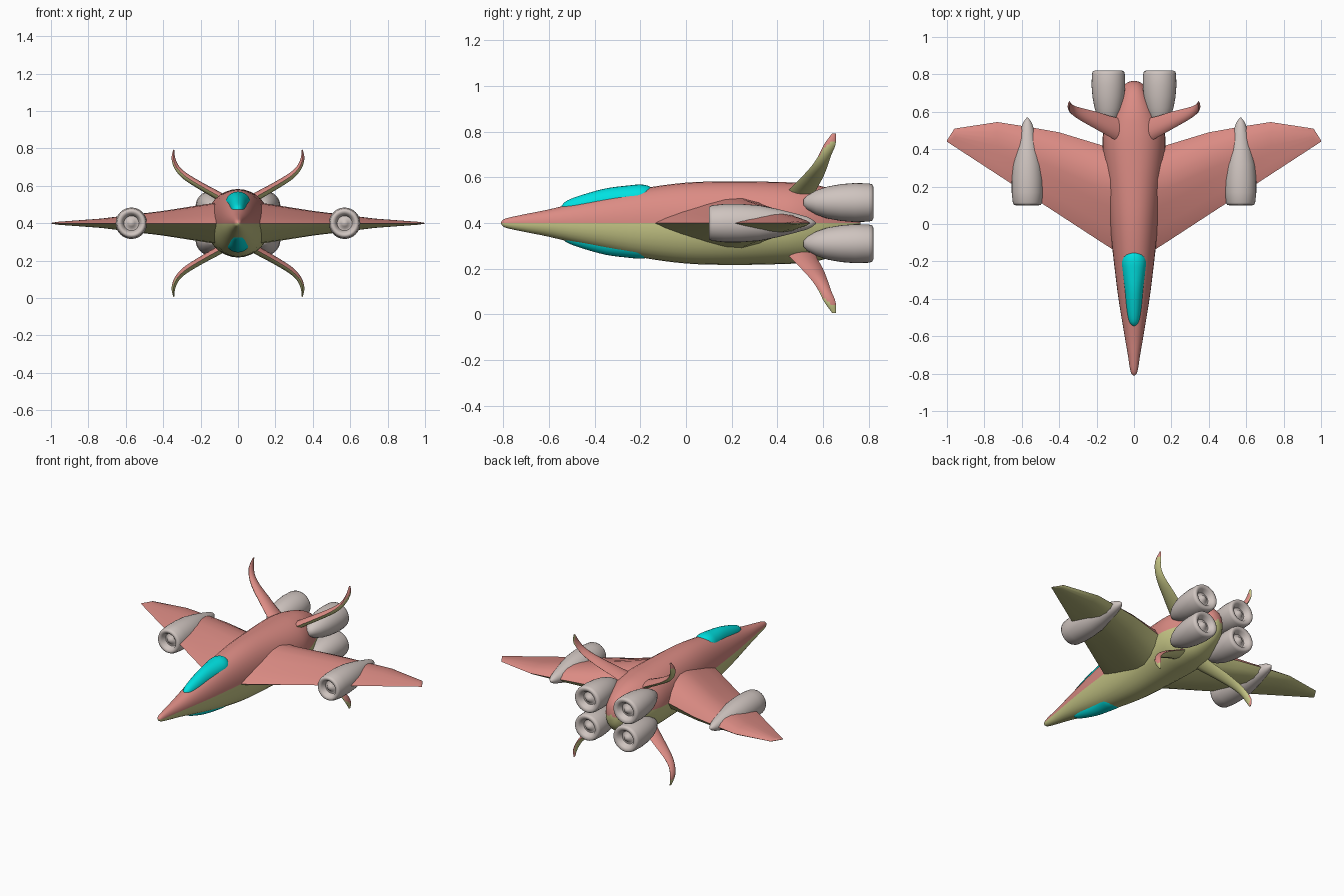
import bpy, bmesh, math
from mathutils import Vector

if "Cube" in bpy.data.objects:
    bpy.data.objects.remove(bpy.data.objects["Cube"])

ZC = 0.4  # height of the horizontal symmetry plane


def material(name, rgb):
    m = bpy.data.materials.new(name)
    m.diffuse_color = (*rgb, 1)
    m.use_nodes = True
    m.node_tree.nodes["Principled BSDF"].inputs["Base Color"].default_value = m.diffuse_color
    return m


CORAL = material("coral", (0.71, 0.26, 0.23))
OLIVE = material("olive", (0.57, 0.57, 0.24))
CYAN = material("cyan", (0.0, 0.75, 0.75))
GREY = material("warm_grey", (0.62, 0.55, 0.52))


def smooth_rows(rows, n):
    """Catmull-Rom interpolation between rows of numbers."""
    out = []
    for i in range(len(rows) - 1):
        a, b, c, d = (rows[max(0, min(len(rows) - 1, i + k))] for k in (-1, 0, 1, 2))
        for j in range(n):
            t = j / n
            out.append([0.5 * (2 * q + (r - p) * t + (2 * p - 5 * q + 4 * r - s) * t * t
                               + (3 * q - p - 3 * r + s) * t ** 3)
                        for p, q, r, s in zip(a, b, c, d)])
    return out + [list(rows[-1])]


def loft(name, rings, mats, sx=1, sz=1, angle=40):
    """Skin rings of points; z is relative to the symmetry plane.
    With two materials, upward faces get the first, downward the second."""
    bm = bmesh.new()
    loops = [[bm.verts.new((x * sx, y, ZC + z * sz)) for x, y, z in r] for r in rings]
    n = len(loops[0])
    for a, b in zip(loops, loops[1:]):
        for i in range(n):
            bm.faces.new((a[i], a[(i + 1) % n], b[(i + 1) % n], b[i]))
    bm.faces.new(loops[0])
    bm.faces.new(loops[-1])
    bmesh.ops.recalc_face_normals(bm, faces=bm.faces)
    if len(mats) == 2:
        for f in bm.faces:
            f.material_index = 0 if f.normal.z > 0 else 1
    me = bpy.data.meshes.new(name)
    bm.to_mesh(me)
    bm.free()
    for m in mats:
        me.materials.append(m)
    ob = bpy.data.objects.new(name, me)
    bpy.context.collection.objects.link(ob)
    bpy.ops.object.select_all(action='DESELECT')
    ob.select_set(True)
    bpy.context.view_layer.objects.active = ob
    bpy.ops.object.shade_smooth_by_angle(angle=math.radians(angle))
    return ob


def oval(y, cx, cz, a, b, n=32, p=1.0):
    """Cross-section ring; p below 1 makes it squarer."""
    pts = []
    for i in range(n):
        t = 2 * math.pi * i / n
        c, s = math.cos(t), math.sin(t)
        pts.append((cx + a * math.copysign(abs(c) ** p, c), y,
                    cz + b * math.copysign(abs(s) ** p, s)))
    return pts


def blade(sections, shape):
    """Rings for a wing or fin from (x, z, y_lead, y_trail, half_thickness)."""
    rings = []
    for i, (x, z, y0, y1, t) in enumerate(sections):
        a, b = sections[max(0, i - 1)], sections[min(len(sections) - 1, i + 1)]
        nrm = Vector((a[1] - b[1], 0, b[0] - a[0])).normalized()
        up = [Vector((x, y0 + u * (y1 - y0), z)) + nrm * t * h for u, h in shape]
        low = [Vector((x, y0 + u * (y1 - y0), z)) - nrm * t * h for u, h in shape[-2:0:-1]]
        rings.append(up + low)
    return rings


# Fuselage: y, half width, half height
hull = [(-.81, .003, .003), (-.79, .018, .02), (-.7, .033, .04), (-.6, .05, .06),
        (-.4, .083, .108), (-.2, .108, .15), (0, .13, .177), (.2, .148, .183),
        (.4, .168, .18), (.5, .162, .175), (.6, .128, .16), (.7, .08, .12),
        (.75, .045, .07), (.765, .01, .015)]
loft("fuselage", [oval(y, 0, 0, a, b, p=.93) for y, a, b in smooth_rows(hull, 4)],
     [CORAL, OLIVE])

# Canopies: y, half width, centre height, half height
glass = [(-.545, .006, .07, .006), (-.52, .027, .066, .033), (-.45, .04, .075, .05),
         (-.35, .05, .09, .062), (-.25, .062, .105, .06), (-.2, .066, .11, .059),
         (-.165, .055, .113, .05), (-.15, .03, .125, .027)]
for sz, name, drop in ((1, "upper_canopy", 0), (-1, "lower_canopy", .013)):
    loft(name, [oval(y, 0, c - drop, a, b, 24) for y, a, c, b in smooth_rows(glass, 4)],
         [CYAN], sz=sz, angle=60)

# Wings
wing = [(.06, 0, -.17, .42, .118), (.17, 0, -.1, .42, .102), (.4, 0, .05, .49, .066),
        (.57, 0, .16, .52, .045), (.73, 0, .264, .545, .025), (.96, 0, .414, .51, .008),
        (1.0, 0, .44, .447, .002)]
airfoil = [(0, 0), (.08, .2), (.2, .43), (.4, .75), (.55, .95), (.68, 1), (.82, .83),
           (.93, .5), (1, 0)]
# Tail fins, curling towards the vertical at the tip
fin = [(.05, .115, .42, .56, .024), (.12, .155, .46, .575, .022), (.2, .2, .505, .6, .02),
       (.28, .25, .55, .62, .018), (.325, .295, .58, .635, .014),
       (.345, .345, .605, .655, .01), (.343, .393, .64, .656, .003)]
lens = [(0, 0), (.08, .45), (.25, .85), (.45, 1), (.7, .8), (.9, .4), (1, 0)]

# Wing pods and rear engines: y, radius
pod = [(.57, .002), (.55, .018), (.53, .028), (.48, .042), (.4, .062), (.32, .078),
       (.24, .084), (.17, .084), (.115, .078), (.102, .072), (.1, .062), (.108, .05),
       (.135, .04), (.135, .028), (.12, .018), (.115, .002)]
engine = [(.515, .015), (.53, .032), (.57, .056), (.62, .074), (.68, .085), (.74, .09),
          (.8, .088), (.815, .084), (.82, .074), (.812, .056), (.785, .042),
          (.785, .03), (.8, .019), (.806, .002)]
for sx, side in ((1, "right"), (-1, "left")):
    loft(side + "_wing", blade(wing, airfoil), [CORAL, OLIVE], sx=sx, angle=30)
    loft(side + "_wing_pod", [oval(y, .57, 0, r, r) for y, r in pod], [GREY], sx=sx, angle=60)
    for sz, level in ((1, "upper"), (-1, "lower")):
        loft(f"{level}_{side}_fin", blade(smooth_rows(fin, 4), lens), [CORAL, OLIVE],
             sx=sx, sz=sz, angle=45)
        loft(f"{level}_{side}_engine", [oval(y, .137, .09, r, r * .95) for y, r in engine],
             [GREY], sx=sx, sz=sz, angle=60)
